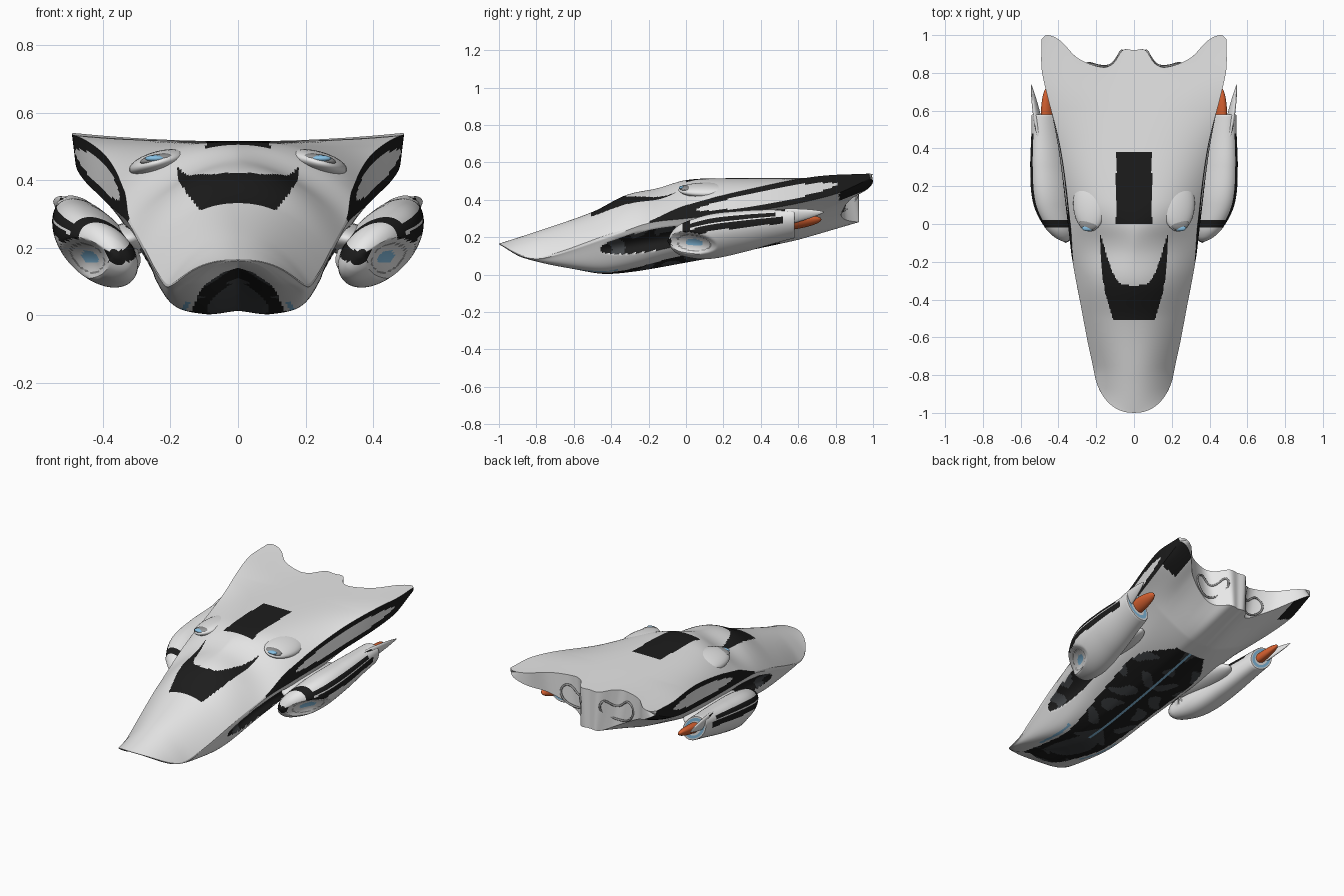
import bpy, bmesh, math
from mathutils import Vector

cube = bpy.data.objects.get("Cube")
if cube:
    bpy.data.objects.remove(cube, do_unlink=True)


def material(name, r, g, b):
    m = bpy.data.materials.new(name)
    m.use_nodes = True
    m.diffuse_color = (r, g, b, 1)
    shader = next(n for n in m.node_tree.nodes if n.type == 'BSDF_PRINCIPLED')
    shader.inputs["Base Color"].default_value = (r, g, b, 1)
    shader.inputs["Roughness"].default_value = 0.6
    return m


PALETTE = [material("white_paint", .84, .84, .84), material("black_panel", .012, .012, .012),
           material("dark_grey", .055, .06, .065), material("blue_glow", .24, .52, .76),
           material("orange_exhaust", .68, .12, .03), material("mid_grey", .3, .3, .3)]
WHITE, BLACK, DARK, BLUE, ORANGE, GREY = range(len(PALETTE))


def track(t, *keys):
    """Smooth curve through (position, value) keys."""
    if t <= keys[0][0]:
        return keys[0][1]
    if t >= keys[-1][0]:
        return keys[-1][1]
    k = next(i for i in range(len(keys) - 1) if t <= keys[i + 1][0])

    def slope(i):
        a, b = keys[max(i - 1, 0)], keys[min(i + 1, len(keys) - 1)]
        return (b[1] - a[1]) / (b[0] - a[0])
    (x0, y0), (x1, y1) = keys[k], keys[k + 1]
    h = x1 - x0
    s = (t - x0) / h
    return (y0 * (1 + 2 * s) * (1 - s) ** 2 + y1 * s * s * (3 - 2 * s)
            + h * s * (1 - s) * (slope(k) * (1 - s) - slope(k + 1) * s))


def loft(name, rows, cols, point, paint, cap=None, wrap=False):
    """Skin a grid of points, paint its faces by rule and mirror it across x."""
    bm = bmesh.new()
    grid = [[bm.verts.new(point(i / rows, j / cols)) for j in range(cols + (not wrap))]
            for i in range(rows + 1)]
    for i in range(rows):
        for j in range(cols):
            k = (j + 1) % len(grid[0])
            f = bm.faces.new((grid[i][j], grid[i][k], grid[i + 1][k], grid[i + 1][j]))
            f.material_index = paint(f.calc_center_median(), (i + .5) / rows, (j + .5) / cols)
    if cap:
        cap(bm, grid[-1])
    bmesh.ops.remove_doubles(bm, verts=bm.verts[:], dist=1e-5)
    copy = bmesh.ops.duplicate(bm, geom=bm.verts[:] + bm.edges[:] + bm.faces[:])["geom"]
    for v in copy:
        if isinstance(v, bmesh.types.BMVert):
            v.co.x = -v.co.x
    bmesh.ops.remove_doubles(bm, verts=bm.verts[:], dist=1e-5)
    bmesh.ops.recalc_face_normals(bm, faces=bm.faces[:])
    mesh = bpy.data.meshes.new(name)
    bm.to_mesh(mesh)
    bm.free()
    for m in PALETTE:
        mesh.materials.append(m)
    obj = bpy.data.objects.new(name, mesh)
    bpy.context.collection.objects.link(obj)
    bpy.ops.object.select_all(action='DESELECT')
    obj.select_set(True)
    bpy.context.view_layer.objects.active = obj
    bpy.ops.object.shade_smooth_by_angle(angle=math.radians(40))


# Hull: crowned deck, slanted wing panel, undercut belly
HALF, PANEL = 64, 14
COLS = 2 * HALF


def tail_y(x):
    return track(abs(x), (0, .92), (.06, .92), (.11, .85), (.17, .83), (.3, .88),
                 (.39, .97), (.46, 1), (.5, .97))


def side_recess(y, z):
    return ((y + .17) / .29) ** 2 + ((z - .185 - .17 * (y + .17)) / .056) ** 2


def hull_point(u, v):
    y = -1 + 2 * u ** 1.25
    nose = (1 - max(0, (-.8 - y) / .2) ** 2.3) ** (1 / 2.3)
    xe = track(y, (-1, .17), (-.8, .207), (-.6, .25), (-.2, .32), (0, .337), (.4, .39), (.8, .485), (1, .49))
    ze = track(y, (-1, .165), (-.87, .1), (-.75, .1), (-.4, .22), (-.2, .285), (0, .37), (.4, .47),
               (.7, .525), (1, .54))
    zt = track(y, (-1, .165), (-.8, .23), (-.5, .335), (-.32, .425), (-.15, .462), (0, .505), (.2, .515), (1, .515))
    j = (v - .5) * COLS
    if j <= 0:
        s = 1 - (1 - 2 * v) ** 1.5
        x = xe * s
        crown = track(y, (-1, 2), (-.5, 2.2), (-.28, 2), (-.08, 1.5), (.12, 2.8), (.5, 3), (1, 2))
        z = ze + (zt - ze) * (1 - s ** crown)
    else:
        bx = track(y, (-1, .168), (-.6, .248), (-.2, .325), (0, .35), (.4, .4), (.8, .475), (1, .485))
        bz = track(y, (-1, .164), (-.87, .095), (-.75, .09), (-.4, .205), (-.2, .275), (0, .3),
                   (.4, .345), (.8, .43), (1, .515))
        if j <= PANEL:
            w = j / PANEL
            x, z = xe + (bx - xe) * w, ze + (bz - ze) * w
        else:
            w = (j - PANEL) / (HALF - PANEL)
            hx = track(y, (-1, .12), (-.8, .18), (-.4, .205), (0, .25), (.5, .27), (1, .28))
            hz = track(y, (-1, .163), (-.87, .09), (-.6, .045), (-.4, .045), (-.1, .12), (.4, .22), (1, .39))
            kz = track(y, (-1, .162), (-.87, .095), (-.6, .03), (-.4, .005), (0, .07), (.5, .17), (1, .29))
            zb = track(y, (-1, .162), (-.8, .11), (-.6, .05), (-.4, .014), (0, .065), (.5, .165), (1, .28))
            x = track(w, (0, bx), (.4, hx), (.75, .1), (1, 0))
            z = track(w, (0, bz), (.4, hz), (.75, kz), (1, zb))
            if x > .18:
                x -= .05 * max(0, 1 - side_recess(y, z))
    x *= nose
    if y > .6:
        y = .6 + (y - .6) * (tail_y(x) - .6) / .4
    return Vector((x, y, z))


def blotch(p):
    return math.sin(31 * p.x + 2 * math.sin(17 * p.y)) * math.sin(23 * p.y + 4 * p.x + 3) > .3


def hull_paint(p, u, v):
    x, y, z = p
    j = v * COLS - HALF
    if j < 0:
        roof = x < .095 and 0 < y < .385
        outer = track(y, (-.51, .11), (-.35, .155), (-.2, .172), (-.06, .178))
        inner = track(y, (-.33, 0), (-.315, .07), (-.27, .105), (-.18, .14), (-.06, .175))
        return BLACK if roof or -.51 < y < -.06 and inner <= x < outer else WHITE
    if j < PANEL:
        lens = ((y - .43) / .38) ** 2 + ((j / PANEL - .5) / .3) ** 2
        return BLACK if y > -.2 and lens > 1 else WHITE
    if x > .13 and j < PANEL + 26 and side_recess(y, z) < 1:
        return DARK if blotch(p) else BLACK
    belly = track(y, (-.92, .04), (-.85, .1), (-.6, .13), (-.35, .15), (0, .2), (.3, .22), (.5, .1))
    if j > PANEL + 12:
        if belly + .015 < x < belly + .03 and -.66 < y < -.36:
            return BLUE
        if -.92 < y < .5 and x < belly:
            if x < .007 and y > -.4:
                return BLUE
            throat = ((y + .55) / .22) ** 2 + (x / .09) ** 2 < 1
            return DARK if throat or blotch(p) else BLACK
    return BLACK if y > .82 and x > .38 else WHITE


def hull_cap(bm, ring):
    for i in range(HALF):
        quad = []
        for v in (ring[i], ring[i + 1], ring[COLS - i - 1], ring[COLS - i]):
            if v not in quad:
                quad.append(v)
        bm.faces.new(quad)


loft("hull", 230, COLS, hull_point, hull_paint, hull_cap)


def pod(name, path, size, tilt, paint, rows=24, cols=24, dent=lambda p: p):
    """Tapered body with a tilted oval section; path and size take 0..1."""
    def point(u, v):
        (major, minor), a = size(u), 2 * math.pi * v
        p, q = major * math.cos(a), minor * math.sin(a)
        return dent(Vector(path(u)) + Vector((p * math.cos(tilt) - q * math.sin(tilt), 0,
                                              p * math.sin(tilt) + q * math.cos(tilt))))
    loft(name, rows, cols, point, paint, wrap=True)


def ellipsoid(name, centre, radii, colour, tilt=0):
    cx, cy, cz = centre

    def size(u):
        s = math.sin(math.pi * u)
        return radii[0] * s, radii[2] * s
    pod(name, lambda u: (cx, cy - radii[1] * math.cos(math.pi * u), cz), size, tilt,
        lambda p, u, v: colour)


# Engine nacelles: dished intake facing forward and out, ringed open tail
FACING = Vector((.66, -.75, 0))
MOUTH = Vector((.425, .06, .17))
TAIL = .88


def intake(p):
    d = p - MOUTH
    if d.dot(FACING) < -.07:
        return 9
    return ((d.x * .75 + d.y * .66) / .13) ** 2 + (d.z / .06) ** 2


def nacelle_path(u):
    w = min(u / TAIL, 1)
    return track(w, (0, .36), (.3, .415), (1, .462)), -.1 + .68 * w, track(w, (0, .18), (.3, .2), (1, .275))


def nacelle_size(u):
    w = u / TAIL
    r = track(w, (0, 0), (.04, .06), (.12, .105), (.33, .142), (.6, .132), (.85, .108), (1, .095))
    if w > 1:
        r *= 1 - .7 * (u - TAIL) / (1 - TAIL)
    return r, .64 * r


def nacelle_dent(p):
    return p - FACING * .055 * max(0, 1 - intake(p))


def nacelle_paint(p, u, v):
    if u > TAIL:
        return BLUE if TAIL + .025 < u < TAIL + .065 else WHITE
    # Undo the dish shift when testing the intake rings
    e = intake(p + FACING * .03)
    if e < .13:
        return BLUE if p.z > .16 else WHITE
    if .45 < e < .56:
        return GREY
    if e < .9:
        return WHITE
    low = track(u, (0, .15), (.25, .222), (.5, .25), (TAIL, .28))
    # Second band runs along the upper outer rim and meets the first in front
    rim = .945 < v < .99 and .1 < u < .75
    nose_loop = .1 < u < .16 and p.z > low
    return BLACK if low < p.z < low + .038 and u < .8 or rim or nose_loop else WHITE


pod("engine_nacelle", nacelle_path, nacelle_size, math.radians(45), nacelle_paint, 96, 84, nacelle_dent)

# Exhaust cones, outer fins and pylons
pod("exhaust_cone", lambda u: (.458, .56 + .165 * u, .275 + .02 * u),
    lambda u: (.042 * math.sqrt(1 - u * u), .028 * math.sqrt(1 - u * u)), math.radians(45),
    lambda p, u, v: ORANGE)


def fin_size(u):
    s = math.sin(math.pi * u) ** .7
    return .06 * s * (1 - .35 * u), .018 * s


def fin_paint(p, u, v):
    lens = ((u - .52) / .36) ** 2 + (math.cos(2 * math.pi * v) / .75) ** 2
    return BLACK if u < .58 and lens > 1 and .5 < v < .97 else WHITE


pod("outer_fin", lambda u: (.45 + .095 * u, .24 + .5 * u, .27 + .065 * u), fin_size,
    math.radians(70), fin_paint, 64, 64)
ellipsoid("engine_pylon", (.325, .22, .225), (.085, .24, .05), WHITE, math.radians(-10))

# Deck intakes with glowing slits
ellipsoid("deck_intake", (.235, .11, .452), (.09, .15, .034), WHITE, math.radians(-15))
ellipsoid("deck_intake_mouth", (.24, .0, .462), (.05, .034, .015), GREY, math.radians(-10))
ellipsoid("deck_intake_glow", (.245, -.022, .464), (.03, .016, .01), BLUE)

# Tail outline trims
for side in (-1, 1):
    curve = bpy.data.curves.new("tail_trim", 'CURVE')
    curve.dimensions = '3D'
    curve.bevel_depth = .006
    spline = curve.splines.new('BEZIER')
    shape = [(.07, .45), (.13, .42), (.21, .46), (.24, .4), (.13, .34)]
    spline.bezier_points.add(len(shape) - 1)
    for bp, (x, z) in zip(spline.bezier_points, shape):
        bp.co = (side * x, tail_y(x) + .003, z)
        bp.handle_left_type = bp.handle_right_type = 'AUTO'
    spline.use_cyclic_u = True
    curve.materials.append(PALETTE[GREY])
    bpy.context.collection.objects.link(bpy.data.objects.new("tail_trim", curve))
